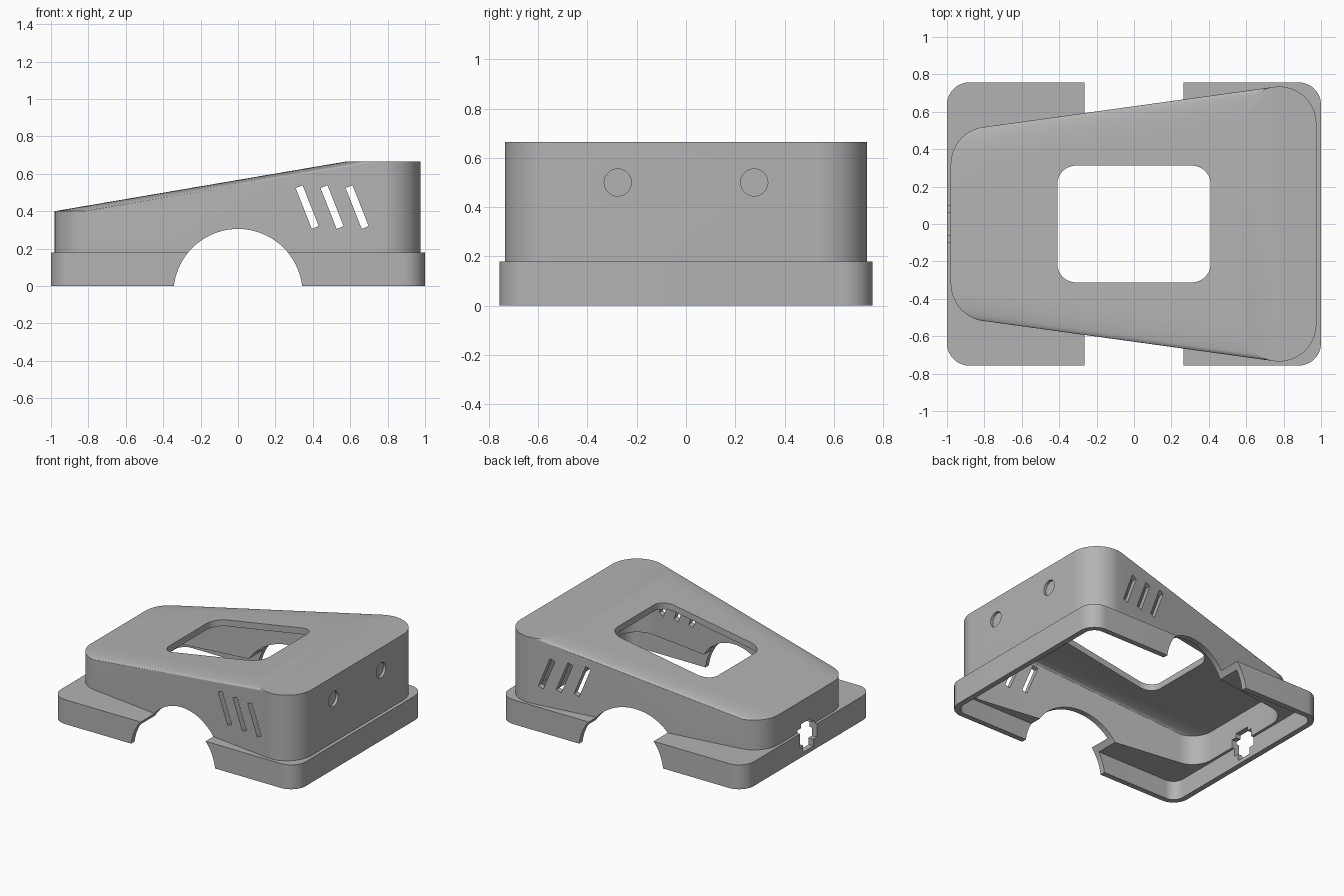
import bpy, bmesh, math
from mathutils import Matrix

cube = bpy.data.objects.get("Cube")
if cube:
    bpy.data.objects.remove(cube, do_unlink=True)

mat = bpy.data.materials.new("plain grey")
mat.use_nodes = True
GREY = (0.45, 0.45, 0.45, 1)
mat.diffuse_color = GREY
mat.node_tree.nodes["Principled BSDF"].inputs["Base Color"].default_value = GREY

WALL = 0.04


def to_object(name, bm):
    bmesh.ops.recalc_face_normals(bm, faces=bm.faces)
    mesh = bpy.data.meshes.new(name)
    bm.to_mesh(mesh)
    bm.free()
    mesh.materials.append(mat)
    ob = bpy.data.objects.new(name, mesh)
    bpy.context.collection.objects.link(ob)
    return ob


def hull(name, posts, segments=64):
    """Convex hull of upright posts (x, y, radius, bottom, top), mirrored in y."""
    bm = bmesh.new()
    for x, y, r, low, high in posts:
        for side in (-1, 1):
            for i in range(segments):
                a = math.tau * i / segments
                for z in (low, high):
                    bm.verts.new((x + r * math.cos(a), side * (y + r * math.sin(a)), z))
    res = bmesh.ops.convex_hull(bm, input=bm.verts)
    spare = {v for v in res["geom_interior"] + res["geom_unused"]
             if isinstance(v, bmesh.types.BMVert)}
    bmesh.ops.delete(bm, geom=list(spare), context="VERTS")
    bmesh.ops.dissolve_limit(bm, angle_limit=0.002, verts=bm.verts, edges=bm.edges)
    return to_object(name, bm)


def box(name, centre, size, tilt=0):
    bm = bmesh.new()
    m = (Matrix.Translation(centre) @ Matrix.Rotation(tilt, 4, "Y")
         @ Matrix.Diagonal((*size, 1)))
    bmesh.ops.create_cube(bm, size=1, matrix=m)
    return to_object(name, bm)


def rod(name, centre, radius, length, axis, segments):
    bm = bmesh.new()
    m = Matrix.Translation(centre) @ Matrix.Rotation(math.pi / 2, 4, axis)
    bmesh.ops.create_cone(bm, cap_ends=True, segments=segments, radius1=radius,
                          radius2=radius, depth=length, matrix=m)
    return to_object(name, bm)


def combine(target, tool, operation="DIFFERENCE"):
    mod = target.modifiers.new("combine", "BOOLEAN")
    mod.operation, mod.object, mod.solver = operation, tool, "EXACT"
    bpy.context.view_layer.objects.active = target
    bpy.ops.object.modifier_apply(modifier=mod.name)
    bpy.data.objects.remove(tool, do_unlink=True)


# Sloping body joined to the wide rounded base
shell = hull("cover_shell", [(0.775, 0.535, 0.2, 0.1, 0.665),
                             (-0.78, 0.32, 0.2, 0.1, 0.4)])
base = hull("base", [(s * 0.88, 0.637, 0.12, 0, 0.18) for s in (-1, 1)])
combine(shell, base, "UNION")

# Hollow inside of body and base
r = 0.2 - WALL
combine(shell, hull("body_hollow", [(0.775, 0.535, r, 0.05, 0.665 - WALL),
                                    (-0.78, 0.32, r, 0.05, 0.4 - WALL)]))
combine(shell, hull("base_hollow", [(s * 0.88, 0.637, 0.12 - WALL, -0.1, 0.18 - WALL)
                                    for s in (-1, 1)]))

# Rounded roof window and the arch through both sides
combine(shell, hull("window", [(s * 0.31, 0.212, 0.1, 0.3, 1) for s in (-1, 1)]))
combine(shell, rod("arch", (0, 0, -0.04), 0.345, 2, "X", 96))

# Slanted vent slots
for x in (0.37, 0.503, 0.637):
    combine(shell, box("slot", (x, 0, 0.422), (0.04, 2, 0.235), math.radians(-21.5)))

# Shallow round recesses on the tall end
for y in (-0.277, 0.277):
    combine(shell, rod("recess", (0.975, y, 0.5), 0.055, 0.04, "Y", 48))

# Stepped port opening on the low end
combine(shell, box("port_wide", (-0.97, 0, 0.14), (0.14, 0.2, 0.12)))
combine(shell, box("port_narrow", (-0.97, 0, 0.13), (0.14, 0.12, 0.2)))

shell.select_set(True)
bpy.context.view_layer.objects.active = shell
bpy.ops.object.shade_smooth_by_angle(angle=math.radians(20))
